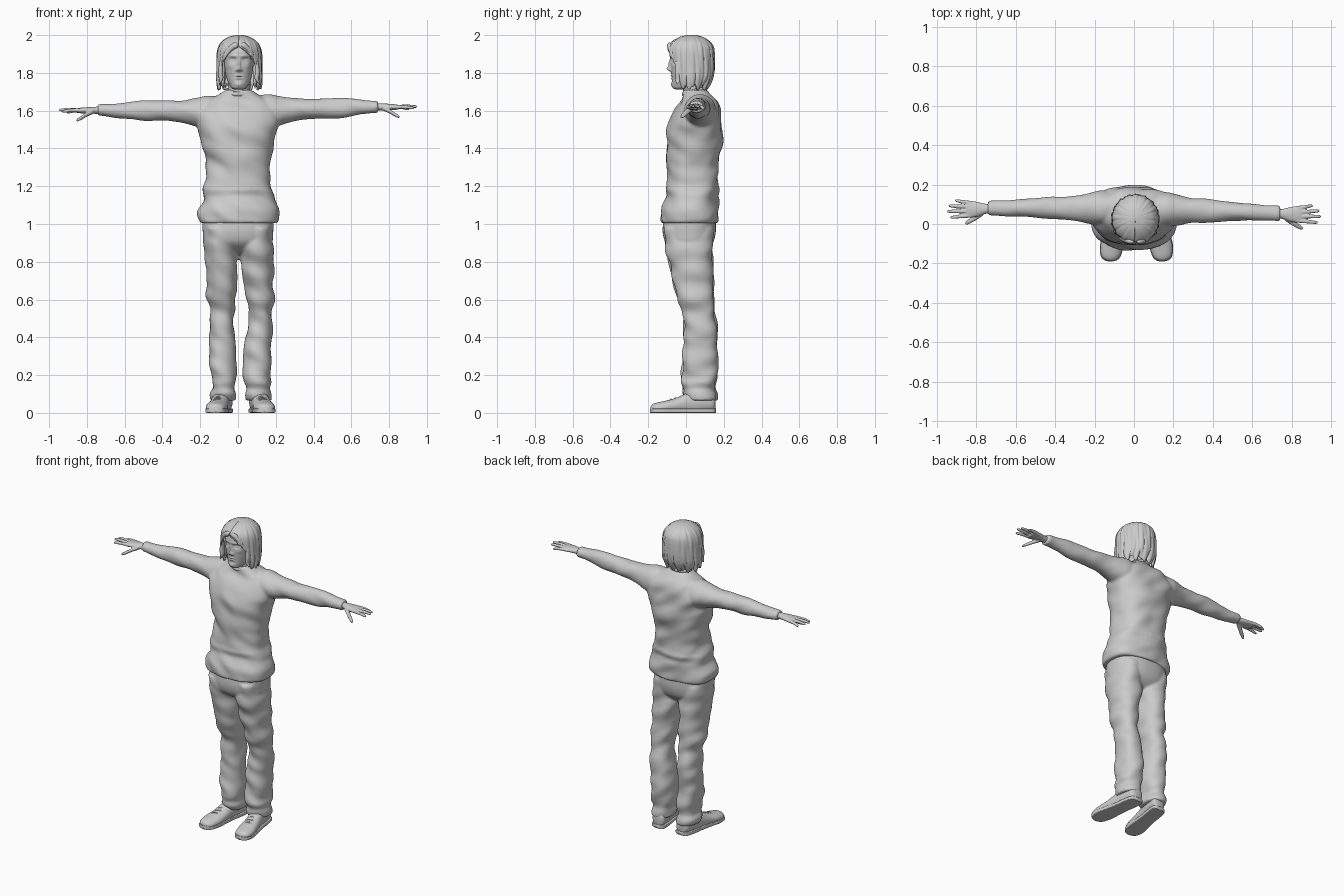
import bpy, bmesh, math
from mathutils import Vector, noise


def catmull(rows, steps):
    """Resample a list of stations smoothly."""
    out = []
    for i in range(len(rows) - 1):
        p0, p1 = rows[max(i - 1, 0)], rows[i]
        p2, p3 = rows[i + 1], rows[min(i + 2, len(rows) - 1)]
        for k in range(steps):
            t = k / steps
            out.append([0.5 * (2 * b + (c - a) * t + (2 * a - 5 * b + 4 * c - d) * t * t
                               + (3 * b - a - 3 * c + d) * t ** 3)
                        for a, b, c, d in zip(p0, p1, p2, p3)])
    return out + [list(rows[-1])]


def place(axis, u, a, b):
    return Vector({'Z': (a, b, u), 'X': (u, a, b), 'Y': (a, u, b)}[axis])


def loft(bm, axis, rows, n=48, steps=6, power=2.0, wrinkle=0.0, floor=None):
    """Closed loft; each station is (along, centre a, centre b, radius a, radius b)."""
    rings = []
    for u, a, b, ra, rb in catmull(rows, steps):
        ring = []
        for i in range(n):
            t = math.tau * i / n
            c, s = math.cos(t), math.sin(t)
            da = math.copysign(abs(c) ** (2 / power), c)
            db = math.copysign(abs(s) ** (2 / power), s)
            p = place(axis, u, a + ra * da, b + rb * db)
            if wrinkle:
                q = Vector((p.x * 7, p.y * 7, p.z * 13 + p.x * 6))
                f = wrinkle * noise.noise(q)
                p += place(axis, 0, da * f, db * f)
            if floor is not None:
                p.z = max(p.z, floor)
            ring.append(bm.verts.new(p))
        rings.append(ring)
    for r, q in zip(rings, rings[1:]):
        for i in range(n):
            bm.faces.new((r[i], r[(i + 1) % n], q[(i + 1) % n], q[i]))
    bm.faces.new(rings[0])
    bm.faces.new(rings[-1])


def finish(bm, name, voxel=0, smooth=0):
    bmesh.ops.recalc_face_normals(bm, faces=bm.faces)
    for f in bm.faces:
        f.smooth = True
    me = bpy.data.meshes.new(name)
    bm.to_mesh(me)
    bm.free()
    ob = bpy.data.objects.new(name, me)
    bpy.context.collection.objects.link(ob)
    if voxel:
        m = ob.modifiers.new("blend", 'REMESH')
        m.mode, m.voxel_size, m.use_smooth_shade = 'VOXEL', voxel, True
    if smooth:
        m = ob.modifiers.new("relax", 'SMOOTH')
        m.factor, m.iterations = 0.5, smooth
    return ob


# Sweater: torso and two sleeves blended together
bm = bmesh.new()
loft(bm, 'Z', [(1.005, .003, .018, .205, .148), (1.02, .003, .019, .214, .153),
               (1.07, .002, .02, .212, .151), (1.12, .003, .027, .194, .143),
               (1.15, .003, .03, .189, .136), (1.18, .001, .033, .184, .142), (1.21, 0, .034, .177, .136),
               (1.3, 0, .037, .17, .138), (1.4, 0, .042, .187, .143), (1.5, 0, .045, .213, .145),
               (1.56, 0, .053, .22, .135), (1.61, 0, .063, .208, .12), (1.65, 0, .067, .17, .096),
               (1.685, 0, .057, .105, .075), (1.71, .002, .05, .067, .06)],
     n=96, power=2.3, wrinkle=.016)
# side sign, wrist offset in y, wrist offset in z
SIDES = [(-1, 0, 0), (1, -.026, .018)]
for s, dy, dz in SIDES:
    rows = [(.06, .08, 1.595, .075, .075), (.16, .08, 1.59, .085, .092), (.22, .08, 1.592, .078, .077),
            (.3, .08, 1.597, .063, .058), (.42, .08, 1.6, .056, .054), (.5, .08, 1.6, .05, .052),
            (.6, .08, 1.6, .045, .046), (.69, .08, 1.6, .038, .035), (.73, .08, 1.6, .037, .033),
            (.742, .08, 1.6, .035, .031)]
    loft(bm, 'X', [(s * x, y + dy * x / .74, z + dz * x / .74, a, b) for x, y, z, a, b in rows],
         steps=10, wrinkle=.009)
finish(bm, "sweater", .008, 4)

# Collar band
bm = bmesh.new()
for i in range(48):
    t = math.tau * i / 48
    c = Vector((.002 + .066 * math.cos(t), .045 + .06 * math.sin(t), 1.702 + .014 * math.sin(t)))
    o = Vector((math.cos(t), math.sin(t), 0))
    for j in range(8):
        q = math.tau * j / 8
        bm.verts.new(c + o * .007 * math.cos(q) + Vector((0, 0, .012 * math.sin(q))))
v = list(bm.verts)
for i in range(48):
    for j in range(8):
        k, m = (i + 1) % 48, (j + 1) % 8
        bm.faces.new((v[i * 8 + j], v[k * 8 + j], v[k * 8 + m], v[i * 8 + m]))
finish(bm, "collar")

# Trousers: hips and two legs blended together
bm = bmesh.new()
loft(bm, 'Z', [(1.04, 0, .02, .186, .136), (1.0, 0, .018, .188, .14), (.95, 0, .017, .186, .14),
               (.9, 0, .018, .178, .125), (.86, .002, .025, .12, .085), (.84, .003, .03, .05, .05)],
     n=80, power=2.4)
# height, left inner/outer x, right inner/outer x, front y, back y
LEGS = [(.98, -.02, -.18, .02, .18, -.115, .145), (.9, -.004, -.182, .006, .187, -.118, .147),
        (.8, -.004, -.174, .012, .186, -.09, .142), (.7, -.006, -.169, .024, .188, -.066, .144),
        (.6, -.012, -.163, .04, .188, -.045, .15), (.52, -.02, -.146, .05, .18, -.014, .156),
        (.4, -.015, -.155, .037, .186, -.012, .164), (.3, -.013, -.154, .033, .18, -.016, .165),
        (.2, -.01, -.15, .032, .172, -.02, .162), (.16, -.008, -.146, .03, .178, -.022, .16),
        (.13, -.014, -.14, .036, .17, -.012, .158), (.1, -.008, -.146, .03, .174, -.014, .162),
        (.065, -.014, -.138, .036, .168, .004, .16)]
for k in (1, 3):
    loft(bm, 'Z', [(r[0], (r[k] + r[k + 1]) / 2, (r[5] + r[6]) / 2, abs(r[k + 1] - r[k]) / 2,
                    (r[6] - r[5]) / 2) for r in LEGS], n=56, power=2.2, wrinkle=.017)
finish(bm, "trousers", .008, 3)

# Shoes: upper, sole and laces, toes turned outward
UPPER = [(.157, .05, .018, .03), (.143, .055, .042, .05), (.08, .055, .048, .06), (.02, .052, .047, .058),
         (-.05, .038, .052, .042), (-.11, .03, .057, .034), (-.16, .025, .048, .028),
         (-.181, .022, .03, .021), (-.188, .02, .008, .01)]
for side, heel, toe in (("left", -.07, -.118), ("right", .1, .143)):
    def mid(y):
        return heel + (toe - heel) * min(1, (.157 - y) / .3)
    bm = bmesh.new()
    loft(bm, 'Y', [(y, mid(y), z, a, b) for y, z, a, b in UPPER], floor=.006, power=2.1)
    finish(bm, side + "_shoe")
    bm = bmesh.new()
    loft(bm, 'Y', [(y * 1.01, mid(y), .012, a + .003, .012) for y, z, a, b in UPPER], n=40, power=7)
    finish(bm, side + "_sole")
    bm = bmesh.new()
    for y, z in ((-.03, .087), (-.055, .079), (-.08, .072)):
        loft(bm, 'X', [(mid(y) + dx, y + dx * .2, z - dx * dx * 14, .004, .004)
                       for dx in (-.028, -.014, 0, .014, .028)], n=8, steps=3)
    finish(bm, side + "_laces")

# Hands: palm, four fingers and a thumb
for s, dy, dz in SIDES:
    bm = bmesh.new()

    def limb(rows, n=20):
        loft(bm, 'X', [(s * x, y + dy, z + dz, a, b) for x, y, z, a, b in rows], n=n)
    limb([(.71, .078, 1.602, .024, .02), (.75, .077, 1.602, .025, .019), (.79, .075, 1.602, .036, .017),
          (.83, .075, 1.601, .043, .015), (.852, .075, 1.6, .04, .012)], 32)
    for y0, y1, tip, drop in ((.107, .118, .908, -.008), (.086, .092, .94, .002),
                              (.064, .064, .948, .004), (.043, .034, .932, -.003)):
        rows = [(.825, y0, 1.601, .0105, .0105), ((.83 + tip) / 2, (y0 + y1) / 2, 1.603 + drop / 2, .0095, .0095),
                (tip - .01, y1, 1.6 + drop, .008, .0075), (tip, y1, 1.599 + drop, .003, .003)]
        limb(rows)
    limb([(.765, .06, 1.597, .017, .014), (.8, .036, 1.58, .016, .012), (.83, .017, 1.562, .014, .011),
          (.85, .006, 1.551, .01, .008), (.856, .004, 1.549, .003, .003)])
    finish(bm, ("left" if s < 0 else "right") + "_hand", .004, 2)

# Neck
bm = bmesh.new()
loft(bm, 'Z', [(1.66, .003, .045, .065, .06), (1.71, .004, .04, .057, .056), (1.8, .005, .035, .056, .058)])
finish(bm, "neck")

# Head: smooth skull, features pushed in or out of the front
bm = bmesh.new()
loft(bm, 'Z', [(1.712, .005, -.025, .02, .025), (1.72, .005, -.022, .038, .046), (1.74, .005, -.008, .052, .064),
               (1.77, .005, .008, .065, .082), (1.81, .005, .015, .073, .094), (1.86, .005, .02, .078, .102),
               (1.91, .005, .02, .079, .104), (1.95, .005, .025, .066, .088), (1.975, .005, .03, .04, .055),
               (1.982, .005, .03, .006, .008)], n=160, steps=12, power=2.15)
# x, z, spread x, spread z, push forward
FEATURES = [(0, 1.848, .008, .022, .011), (0, 1.821, .011, .012, .02), (.013, 1.815, .007, .007, .008),
            (.032, 1.868, .017, .012, -.013), (.032, 1.866, .012, .006, .007), (.03, 1.889, .024, .007, .005),
            (.05, 1.835, .016, .014, .004), (0, 1.785, .019, .004, .006), (0, 1.771, .016, .005, .006),
            (0, 1.778, .021, .002, -.004), (0, 1.738, .02, .013, .008)]
for v in bm.verts:
    if v.co.y < 0:
        x, z = v.co.x - .005, v.co.z
        for fx, fz, sx, sz, d in FEATURES:
            v.co.y -= d * math.exp(-((abs(x) - fx) / sx) ** 2 - ((z - fz) / sz) ** 2)
finish(bm, "head")

# Hair: open-fronted bob with strand grooves and a ragged lower edge
bm = bmesh.new()
# height, centre y, radius x, radius y, half angle of the front opening
HAIR = [(1.994, .03, .012, .014, 0), (1.985, .028, .05, .055, 0), (1.965, .026, .083, .09, 0),
        (1.94, .024, .101, .112, .05), (1.91, .024, .11, .118, .42), (1.87, .025, .113, .119, .75),
        (1.82, .026, .114, .118, 1.02), (1.78, .025, .115, .113, 1.1), (1.75, .023, .113, .1, 1.1),
        (1.73, .022, .108, .085, 1.15)]
grid = []
N = 120
rows = catmull(HAIR, 6)
for r, (z, cy, rx, ry, gap) in enumerate(rows):
    gap = max(gap, .005)
    low = max(0, (1.79 - z) / .06)
    line = []
    for i in range(N + 1):
        t = gap + .06 + (math.tau - 2 * gap) * i / N
        g = 1 + .016 * math.sin(t * 17 + z * 9) + .014 * math.sin(t * 29 - z * 14)
        drop = low * (.014 * math.sin(t * 13) + .008 * math.sin(t * 23 + 1))
        line.append(bm.verts.new((.007 - rx * g * math.sin(t), cy - ry * g * math.cos(t), z + drop)))
    grid.append(line)
for a, b in zip(grid, grid[1:]):
    for i in range(N):
        bm.faces.new((a[i], a[i + 1], b[i + 1], b[i]))
bm.faces.new(grid[0])
hair = finish(bm, "hair")
m = hair.modifiers.new("thickness", 'SOLIDIFY')
m.thickness, m.offset = .014, 0

# Loose locks framing the face and flicking out at the neck
bm = bmesh.new()
for x, y, flick, end in ((-.09, -.035, -.012, 1.735), (.1, -.04, .02, 1.735), (-.098, .0, -.006, 1.72),
                         (.108, 0, .012, 1.72), (.09, .06, .0, 1.71), (-.08, .06, 0, 1.71), (0, .1, 0, 1.715)):
    loft(bm, 'Z', [(1.86, x, y, .01, .016), (1.8, x * 1.02, y, .013, .02), (1.765, x, y - .002, .011, .016),
                   (end, x + flick, y - .006, .002, .003)], n=16)
# Swept fringe
for x0, x1, z1 in ((.0, -.085, 1.85), (.015, .09, 1.86), (.02, .075, 1.9), (-.005, -.065, 1.9)):
    loft(bm, 'X', [(x0, -.088, 1.945, .012, .014), ((x0 * 1.3 + x1 * .7) / 2, -.087, 1.94, .013, .018),
                   (x0 * .15 + x1 * .85, -.068, (z1 + 1.925) / 2, .012, .022),
                   (x1, -.05, z1, .006, .02)], n=16)
finish(bm, "hair_locks", .005, 2)
